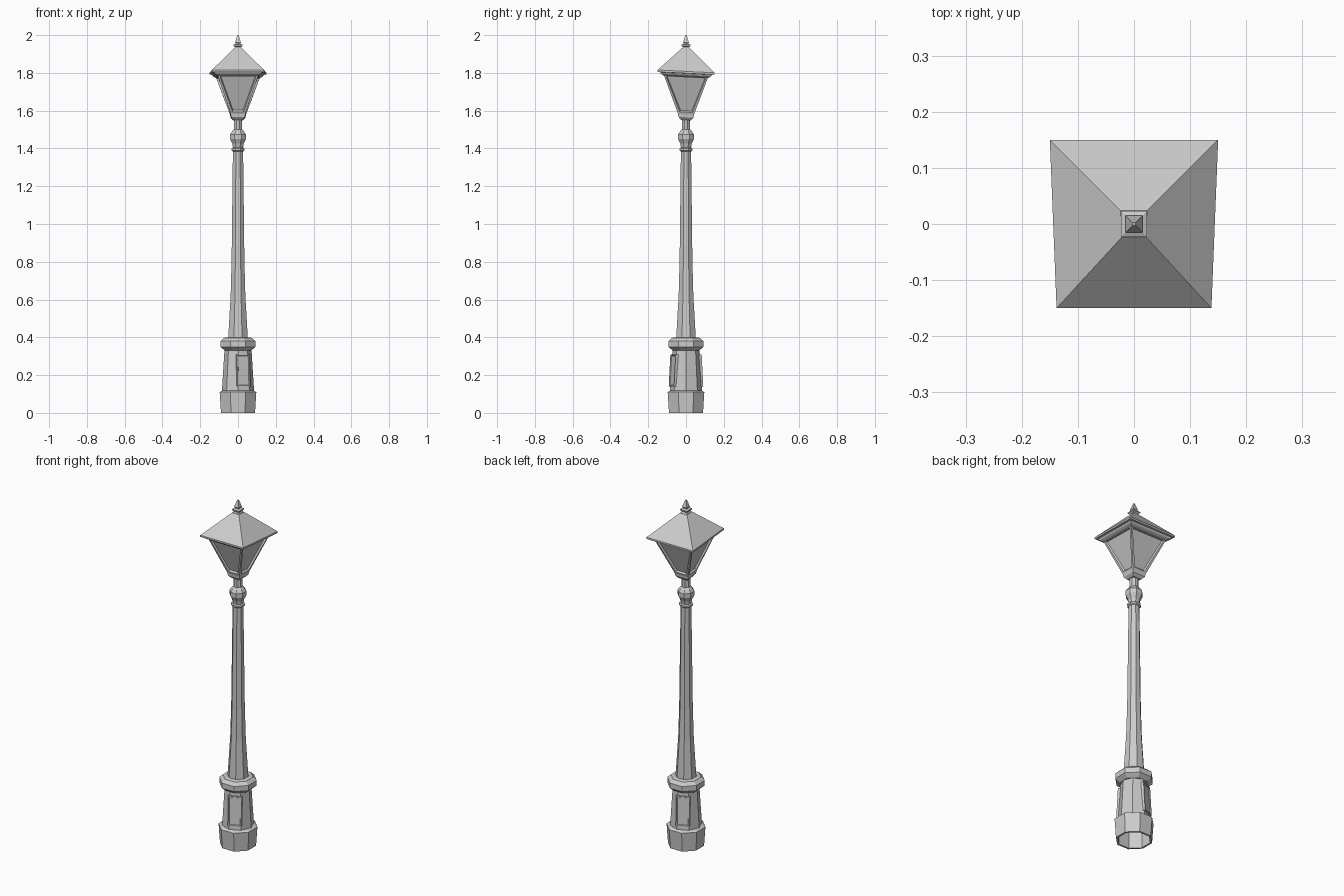
import bpy, bmesh, math
from mathutils import Vector, Matrix

if "Cube" in bpy.data.objects:
    bpy.data.objects.remove(bpy.data.objects["Cube"])

metal = bpy.data.materials.new("grey_metal")
metal.use_nodes = True
GREY = (0.6, 0.6, 0.6, 1)
metal.diffuse_color = GREY
metal.node_tree.nodes["Principled BSDF"].inputs["Base Color"].default_value = GREY


def finish(name, bm):
    bmesh.ops.recalc_face_normals(bm, faces=bm.faces)
    mesh = bpy.data.meshes.new(name)
    bm.to_mesh(mesh)
    bm.free()
    mesh.materials.append(metal)
    obj = bpy.data.objects.new(name, mesh)
    bpy.context.collection.objects.link(obj)
    return obj


def bridge(bm, rings):
    n = len(rings[0])
    for a, b in zip(rings, rings[1:]):
        for i in range(n):
            j = (i + 1) % n
            bm.faces.new((a[i], a[j], b[j], b[i]))


def lathe(name, profile, sides=8, turn=0.5, cap_bottom=True):
    """Stack of polygons; each profile point is (half width across flats, height)."""
    bm = bmesh.new()
    rings = []
    for r, z in profile:
        r /= math.cos(math.pi / sides)
        rings.append([bm.verts.new((r * math.cos(a), r * math.sin(a), z))
                      for a in ((i + turn) * math.tau / sides for i in range(sides))])
    bridge(bm, rings)
    bm.faces.new(rings[-1])
    if cap_bottom:
        bm.faces.new(rings[0])
    return finish(name, bm)


# Octagonal post, from the hollow foot up to the neck
lathe("foot", [(0.08, 0.1), (0.08, 0), (0.09, 0), (0.097, 0.11), (0.083, 0.118)], cap_bottom=False)
lathe("pedestal", [(0.079, 0.11), (0.066, 0.335)], turn=0)
lathe("pedestal_collar", [(0.07, 0.33), (0.093, 0.35), (0.093, 0.38), (0.075, 0.397), (0.052, 0.4)])
lathe("shaft", [(0.052, 0.395), (0.039, 0.62), (0.034, 0.8), (0.027, 1.39)])
lathe("shaft_ring", [(0.028, 1.385), (0.034, 1.39), (0.034, 1.4), (0.026, 1.405)])
lathe("knob", [(0.026, 1.4), (0.03, 1.425), (0.042, 1.45), (0.042, 1.475), (0.03, 1.492), (0.022, 1.5)])
lathe("neck", [(0.022, 1.495), (0.022, 1.56)])

# Access panels on two opposite pedestal faces
for name, turn in (("front_panel", math.radians(22.5)), ("back_panel", math.radians(202.5))):
    bm = bmesh.new()
    bmesh.ops.create_cube(bm, size=1)
    bmesh.ops.scale(bm, verts=bm.verts, vec=(0.074, 0.018, 0.17))
    front = [f for f in bm.faces if f.normal.y < -0.9]
    bmesh.ops.inset_region(bm, faces=front, thickness=0.008)
    bmesh.ops.inset_region(bm, faces=front, thickness=0.003, depth=-0.004)
    bmesh.ops.transform(bm, verts=bm.verts, matrix=Matrix.Rotation(turn, 4, 'Z')
                        @ Matrix.Translation((0, -0.07, 0.225)) @ Matrix.Rotation(-0.055, 4, 'X'))
    finish(name, bm)


def skewed_ring(bm, half, z):
    """Square ring whose front side is narrower and sits slightly higher than its back."""
    ring = []
    for sx, sy in ((-1, -1), (1, -1), (1, 1), (-1, 1)):
        taper = 0.92 if sy < 0 else 1
        ring.append(bm.verts.new((sx * half * taper, sy * half, z - sy * half * 0.05)))
    return ring


# Lantern body with a recessed pane on each side
bm = bmesh.new()
rings = [skewed_ring(bm, h, z) for h, z in
         ((0.026, 1.55), (0.04, 1.565), (0.042, 1.58), (0.118, 1.785))]
bridge(bm, rings)
bm.faces.new(rings[0])
bm.faces.new(rings[-1])
bmesh.ops.recalc_face_normals(bm, faces=bm.faces)
panes = [f for f in bm.faces if f.calc_area() > 0.02 and abs(f.normal.z) < 0.8]
bmesh.ops.inset_individual(bm, faces=panes, thickness=0.016)
bmesh.ops.inset_individual(bm, faces=panes, thickness=0.006, depth=-0.01)
finish("lantern_body", bm)

# Overhanging hipped roof with a moulded eave
bm = bmesh.new()
rings = [skewed_ring(bm, h, z) for h, z in
         ((0.118, 1.78), (0.132, 1.788), (0.138, 1.797), (0.15, 1.798), (0.15, 1.808), (0.024, 1.928))]
bridge(bm, rings)
bm.faces.new(rings[0])
bm.faces.new(rings[-1])
finish("roof", bm)

# Square finial
lathe("finial", [(0.022, 1.925), (0.016, 1.936), (0.023, 1.943), (0.023, 1.949), (0.012, 1.954),
                 (0.015, 1.962), (0.005, 1.994), (0.003, 2.0)], sides=4)
